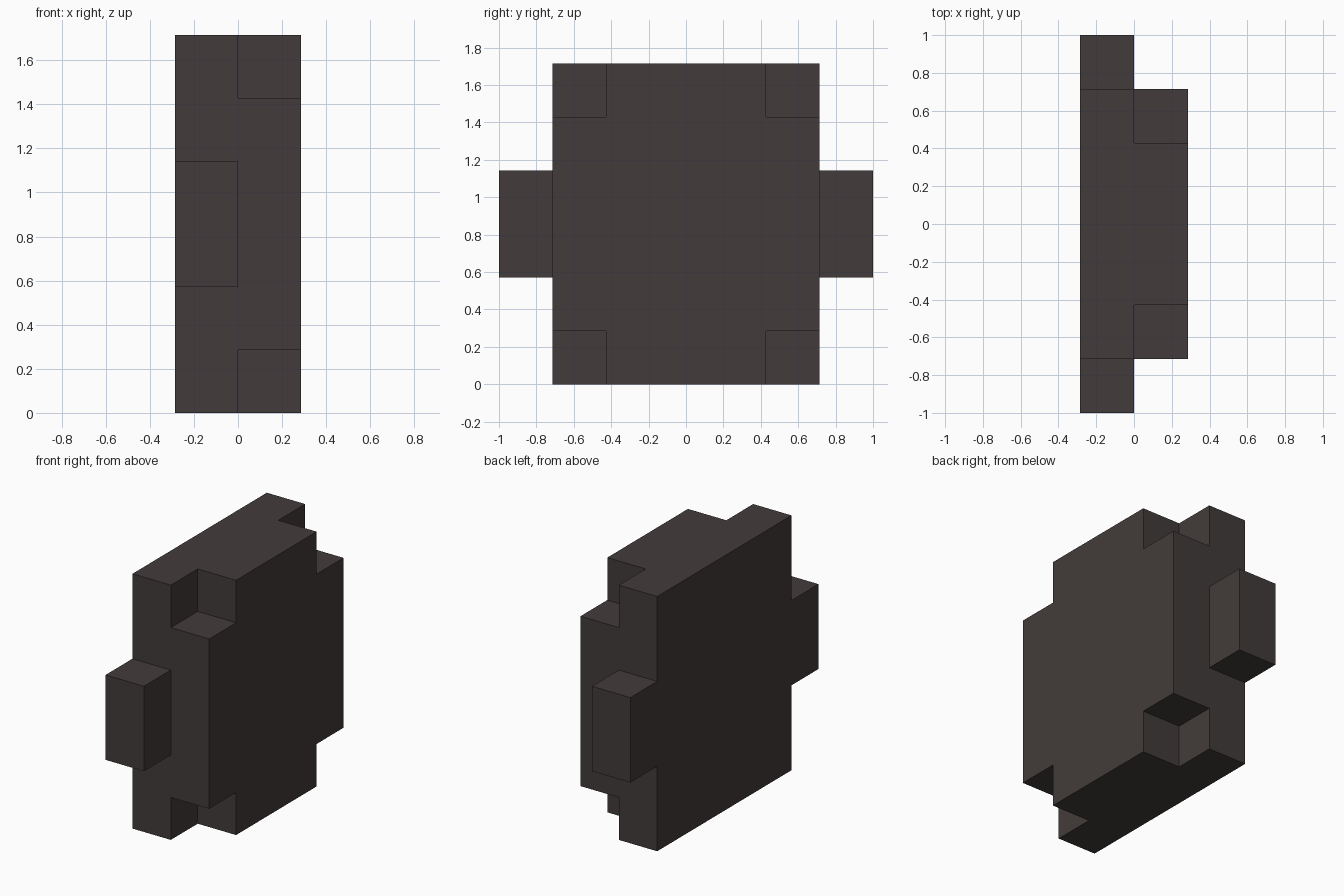
import bpy
import bmesh
from mathutils import Matrix, Vector

if "Cube" in bpy.data.objects:
    bpy.data.objects.remove(bpy.data.objects["Cube"], do_unlink=True)

U = 2 / 7  # one block unit

charcoal = bpy.data.materials.new("charcoal")
charcoal.use_nodes = True
COLOUR = (0.055, 0.044, 0.043, 1)
charcoal.diffuse_color = COLOUR
charcoal.node_tree.nodes["Principled BSDF"].inputs["Base Color"].default_value = COLOUR


def box(name, low, high, open_side=None):
    """Box between two corners in block units, optionally without one side."""
    low, high = Vector(low) * U, Vector(high) * U
    bm = bmesh.new()
    bmesh.ops.create_cube(bm, size=1, matrix=Matrix.LocRotScale(
        (low + high) / 2, None, high - low))
    bm.normal_update()
    if open_side:
        hidden = [f for f in bm.faces if f.normal.dot(Vector(open_side)) > 0.9]
        bmesh.ops.delete(bm, geom=hidden, context="FACES")
    mesh = bpy.data.meshes.new(name)
    bm.to_mesh(mesh)
    bm.free()
    mesh.materials.append(charcoal)
    obj = bpy.data.objects.new(name, mesh)
    bpy.context.collection.objects.link(obj)
    return obj


# Main slab
body = box("body", (-1, -2.5, 0), (1, 2.5, 6))

# Square notches in the four corners of the left face
for y in (-2.5, 2.5):
    for z in (0, 6):
        cutter = box("notch_cutter", (0, y - 1, z - 1), (2, y + 1, z + 1))
        cutter.hide_render = True
        cut = body.modifiers.new("notch", "BOOLEAN")
        cut.operation = "DIFFERENCE"
        cut.solver = "EXACT"
        cut.object = cutter
        bpy.context.view_layer.objects.active = body
        bpy.ops.object.modifier_apply(modifier=cut.name)
        bpy.data.objects.remove(cutter, do_unlink=True)

# Side tabs, flush with the right face and open where they meet the slab
box("front_tab", (-1, -3.5, 2), (0, -2.5, 4), open_side=(0, 1, 0))
box("back_tab", (-1, 2.5, 2), (0, 3.5, 4), open_side=(0, -1, 0))
